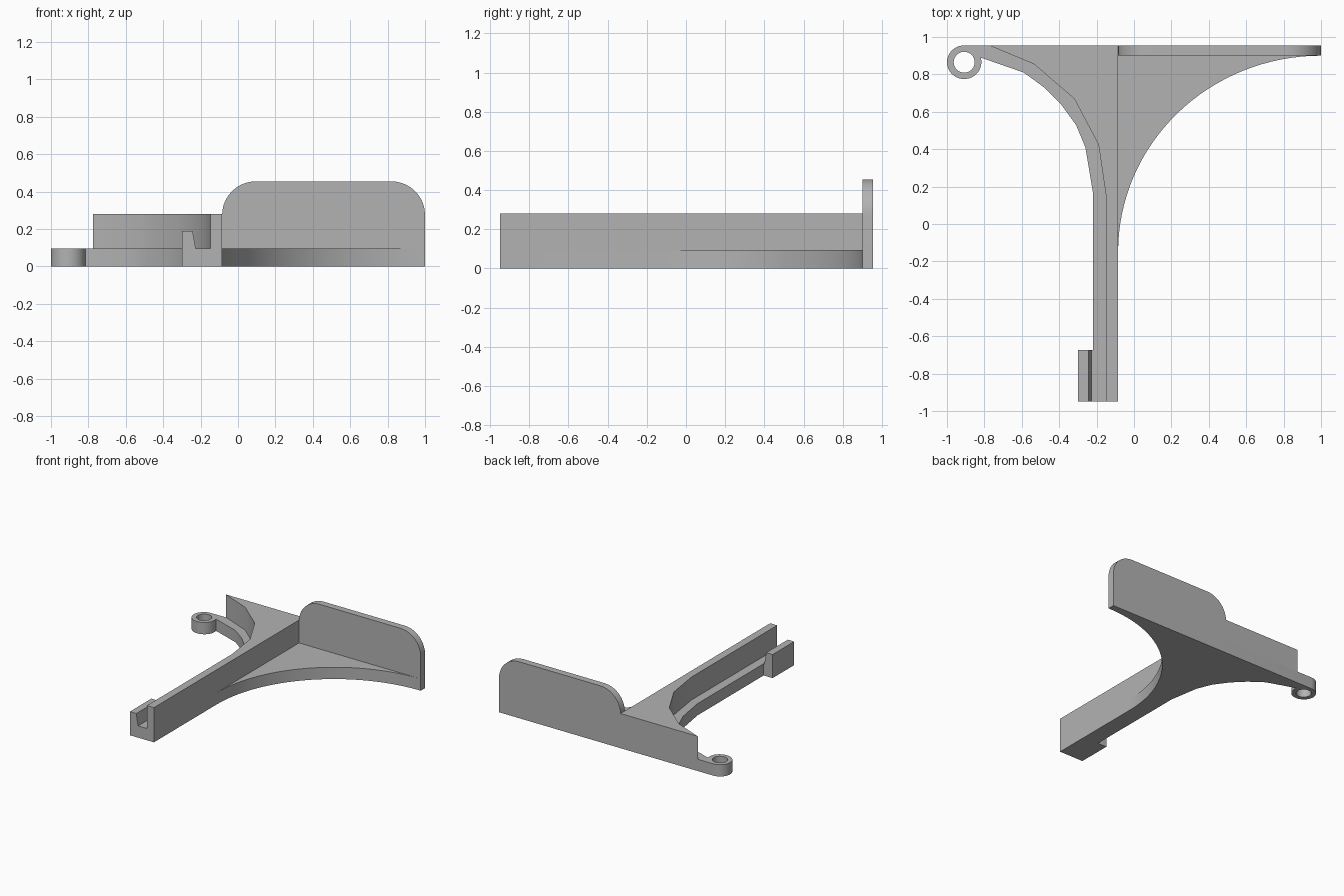
import bpy
from math import sin, cos, radians, pi

cube = bpy.data.objects.get("Cube")
if cube:
    bpy.data.objects.remove(cube, do_unlink=True)

grey = bpy.data.materials.new("mid grey plastic")
grey.use_nodes = True
grey.diffuse_color = (0.45, 0.45, 0.45, 1)
grey.node_tree.nodes["Principled BSDF"].inputs["Base Color"].default_value = grey.diffuse_color


def arc(cx, cy, rx, ry, start, end, steps):
    """Points on an elliptical arc, angles in degrees."""
    angles = [radians(start + (end - start) * i / steps) for i in range(steps + 1)]
    return [(cx + rx * cos(a), cy + ry * sin(a)) for a in angles]


def prism(name, outlines, low, high, upright=False):
    """Extrude a filled outline (with holes) along z, or along y if upright."""
    curve = bpy.data.curves.new(name, 'CURVE')
    curve.dimensions = '2D'
    curve.fill_mode = 'BOTH'
    curve.extrude = (high - low) / 2
    for points in outlines:
        spline = curve.splines.new('POLY')
        spline.points.add(len(points) - 1)
        for p, (u, v) in zip(spline.points, points):
            p.co = (u, v, 0, 1)
        spline.use_cyclic_u = True
    obj = bpy.data.objects.new(name, curve)
    bpy.context.collection.objects.link(obj)
    middle = (low + high) / 2
    if upright:
        obj.rotation_euler.x = pi / 2
        obj.location.y = middle
    else:
        obj.location.z = middle
    bpy.ops.object.select_all(action='DESELECT')
    obj.select_set(True)
    bpy.context.view_layer.objects.active = obj
    bpy.ops.object.convert(target='MESH')
    obj = bpy.context.object
    obj.data.materials.clear()
    obj.data.materials.append(grey)
    bpy.ops.object.shade_smooth_by_angle(angle=radians(30))
    return obj


EDGE, BACK, FRONT = -0.085, 0.955, -0.95
FENCE_Y, BASE_TOP, WALL_TOP, FENCE_TOP = 0.9, 0.095, 0.28, 0.455

# Flat base: swept gusset on the left side, screw eye and curved ledge on the right
base = [(EDGE, FRONT)]
base += arc(1, -0.15, 1 - EDGE, FENCE_Y + 0.15, 180, 90, 32)
base += [(EDGE, FENCE_Y), (EDGE, BACK)]
base += arc(-0.908, 0.865, 0.092, 0.09, 90, 376, 32)
base += [(-0.59, 0.81), (-0.48, 0.73), (-0.39, 0.64), (-0.31, 0.53),
         (-0.26, 0.41), (-0.22, 0.17), (-0.22, FRONT)]
eye_hole = arc(-0.908, 0.865, 0.056, 0.056, 0, 348.75, 31)
prism("base_plate", [base, eye_hole], 0, BASE_TOP)

# Raised rib that flares out towards the back
rib = [(EDGE, FRONT), (EDGE, BACK), (-0.775, BACK), (-0.535, 0.855), (-0.32, 0.67),
       (-0.19, 0.425), (-0.148, 0.14), (-0.148, FRONT)]
prism("flared_rib", [rib], BASE_TOP, WALL_TOP)

# Upright fence with rounded top corners
r = 0.18
fence = [(EDGE, 0), (1, 0)]
fence += arc(1 - r, FENCE_TOP - r, r, r, 0, 90, 10)
fence += arc(EDGE + r, FENCE_TOP - r, r, r, 90, 180, 10)
prism("back_fence", [fence], FENCE_Y, BACK, upright=True)

# Small clip at the front end, with a sloping inner face
clip = [(-0.3, 0), (-0.22, 0), (-0.22, BASE_TOP), (-0.226, BASE_TOP),
        (-0.243, 0.19), (-0.3, 0.19)]
prism("front_clip", [clip], FRONT, -0.675, upright=True)
